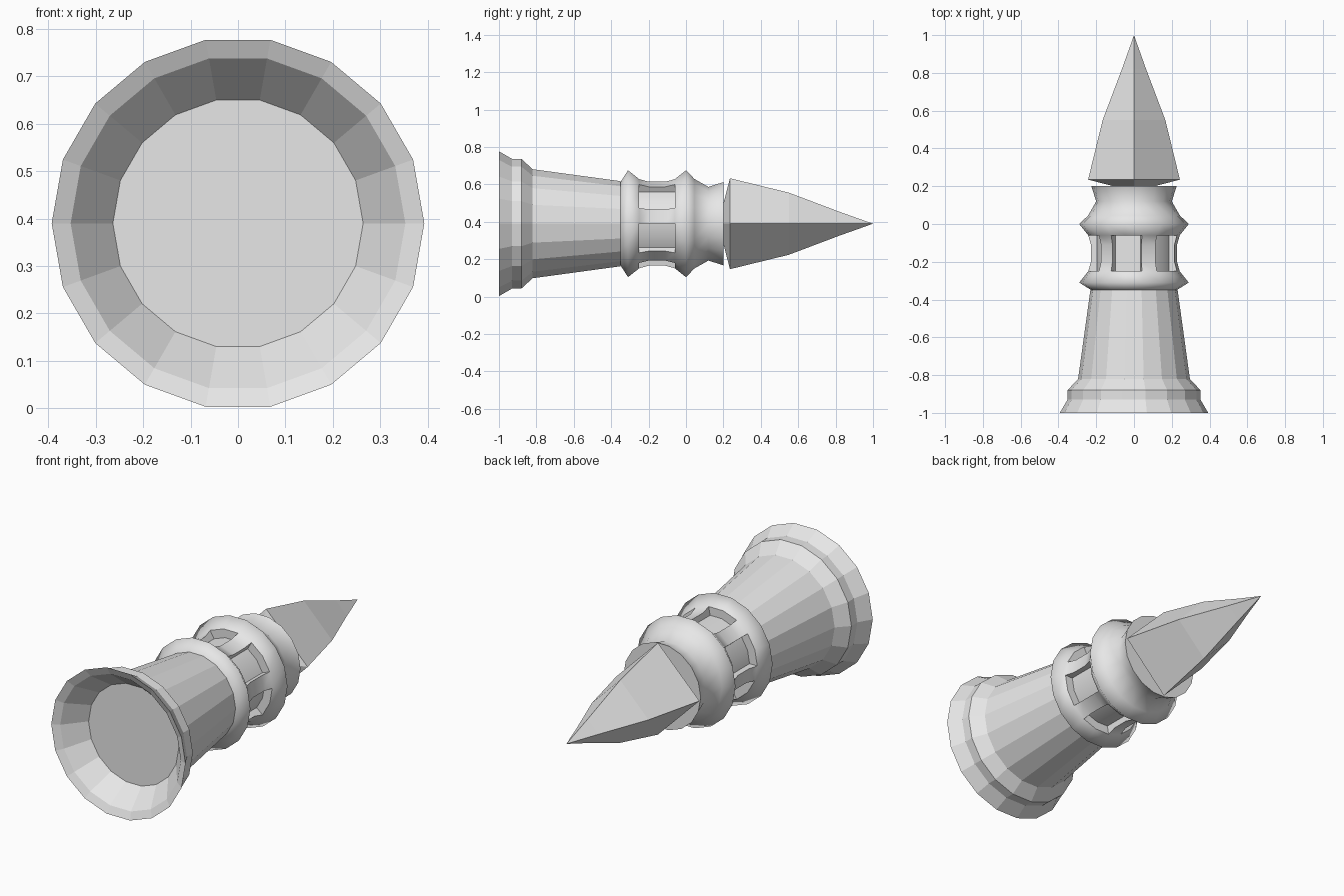
import bpy, bmesh, math

SIDES = 18
AXIS_Z = 0.39

cube = bpy.data.objects.get("Cube")
if cube:
    bpy.data.objects.remove(cube, do_unlink=True)

grey = bpy.data.materials.new("light_grey")
grey.use_nodes = True
grey.diffuse_color = (0.8, 0.8, 0.8, 1)
grey.node_tree.nodes["Principled BSDF"].inputs["Base Color"].default_value = (0.8, 0.8, 0.8, 1)


def lathe(profile, sides):
    """Capped solid of revolution about the y axis; profile holds (y, radius)."""
    bm = bmesh.new()
    rings = []
    for y, r in profile:
        if r == 0:
            rings.append([bm.verts.new((0, y, 0))] * sides)
            continue
        angles = [2 * math.pi * k / sides for k in range(sides)]
        rings.append([bm.verts.new((r * math.cos(a), y, r * math.sin(a))) for a in angles])
    panels = {}
    for i in range(len(rings) - 1):
        a, b = rings[i], rings[i + 1]
        for k in range(sides):
            n = (k + 1) % sides
            corners = list(dict.fromkeys((a[k], a[n], b[n], b[k])))
            panels[i, k] = bm.faces.new(corners)
    caps = [bm.faces.new(r) for r in (rings[0], rings[-1]) if r[0] is not r[1]]
    bmesh.ops.recalc_face_normals(bm, faces=bm.faces)
    return bm, panels, caps


def finish(bm, name):
    bmesh.ops.recalc_face_normals(bm, faces=bm.faces)
    mesh = bpy.data.meshes.new(name)
    bm.to_mesh(mesh)
    bm.free()
    mesh.materials.append(grey)
    obj = bpy.data.objects.new(name, mesh)
    obj.location.z = AXIS_Z
    bpy.context.collection.objects.link(obj)


# Flared base with a shallow dished end, and the tapering shaft
base, _, _ = lathe([(-0.872, 0.264), (-0.982, 0.353), (-1, 0.393), (-0.93, 0.352),
                    (-0.88, 0.352), (-0.82, 0.296), (-0.35, 0.231)], SIDES)
finish(base, "base_and_shaft")

# Collar: two rounded rings, a waist between them and a flared lip
collar, panels, caps = lathe([(-0.35, 0.226), (-0.31, 0.29), (-0.25, 0.242), (-0.2, 0.228),
                              (-0.11, 0.228), (-0.06, 0.242), (0, 0.29), (0.045, 0.243),
                              (0.12, 0.2), (0.2, 0.226)], SIDES)
for face in collar.faces:
    face.smooth = True
for face in caps:
    for edge in face.edges:
        edge.smooth = False

# Six sunken windows in the waist, two sides wide with a one-side pillar between
window = [f for (i, k), f in panels.items() if i in (2, 3, 4) and k % 3 != 0]
grown = bmesh.ops.extrude_face_region(collar, geom=window)["geom"]
bmesh.ops.delete(collar, geom=[f for f in window if f.is_valid], context='FACES')
floors = {g for g in grown if isinstance(g, bmesh.types.BMFace)}
for v in {v for f in floors for v in f.verts}:
    r = math.hypot(v.co.x, v.co.z)
    scale = 0.197 / r
    v.co.x *= scale
    v.co.z *= scale
walls = {f for floor in floors for e in floor.edges for f in e.link_faces} - floors
for wall in walls:
    wall.smooth = False
    for edge in wall.edges:
        edge.smooth = False
finish(collar, "windowed_collar")

# Four-sided pointed spike
spike, _, _ = lathe([(0.19, 0.07), (0.235, 0.243), (0.55, 0.166), (0.82, 0.064), (1, 0)], 4)
finish(spike, "spike")
